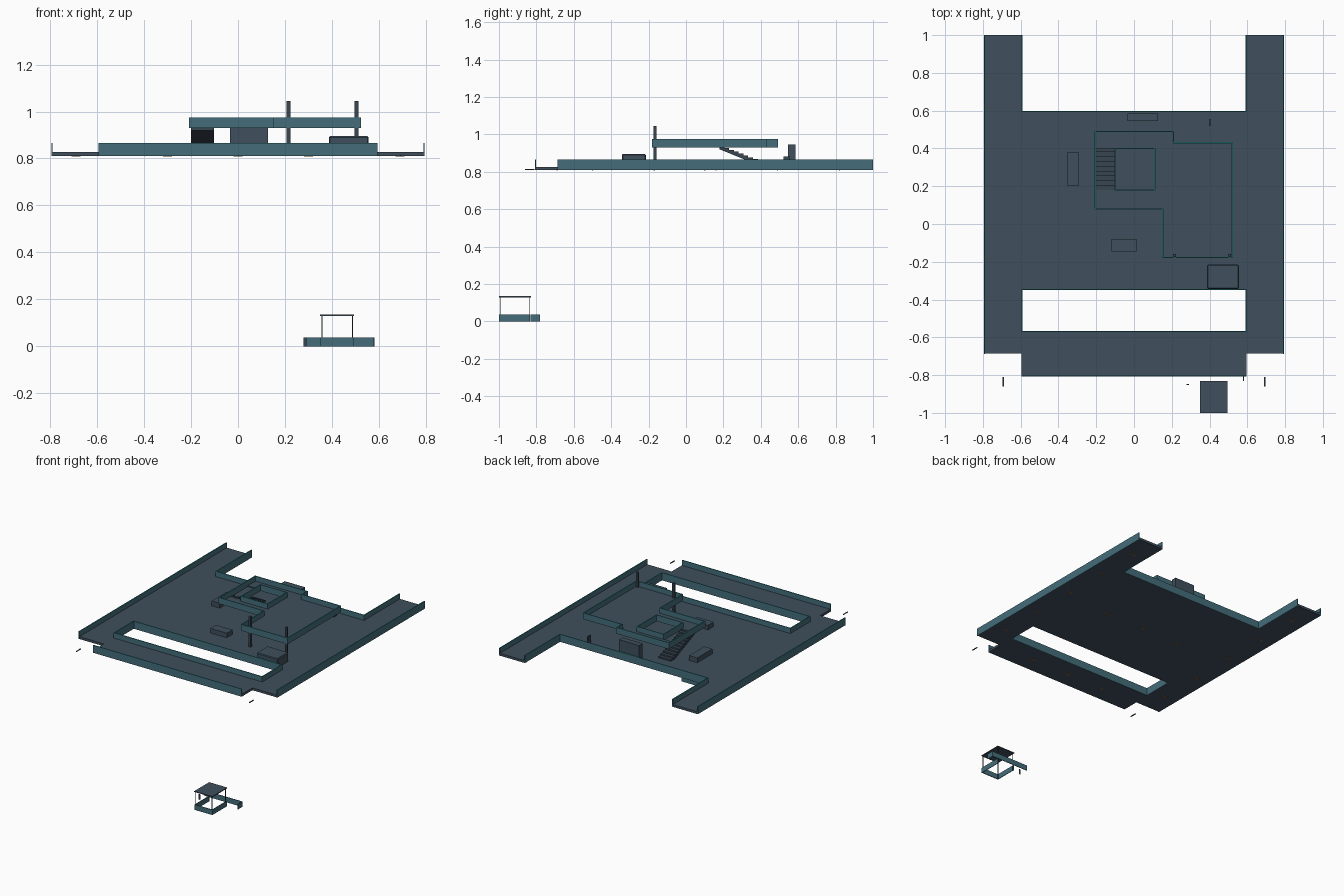
import bpy, bmesh, math

if "Cube" in bpy.data.objects:
    bpy.data.objects.remove(bpy.data.objects["Cube"])


def material(name, rgb):
    m = bpy.data.materials.new(name)
    m.diffuse_color = (*rgb, 1)
    m.use_nodes = True
    m.node_tree.nodes["Principled BSDF"].inputs["Base Color"].default_value = m.diffuse_color
    return m


SLATE = material("slate", (0.05, 0.078, 0.108))
TEAL = material("muted teal", (0.058, 0.155, 0.195))
CYAN = material("bright teal", (0.02, 0.27, 0.29))
ORANGE = material("orange", (0.7, 0.22, 0.03))
DARK = material("dark slate", (0.038, 0.058, 0.08))


def make(name, bm, mat):
    bmesh.ops.recalc_face_normals(bm, faces=bm.faces[:])
    me = bpy.data.meshes.new(name)
    bm.to_mesh(me)
    bm.free()
    me.materials.append(mat)
    ob = bpy.data.objects.new(name, me)
    bpy.context.collection.objects.link(ob)
    return ob


def boxes(name, items, mat):
    """Join several boxes given as x0, x1, y0, y1, z0, z1."""
    bm = bmesh.new()
    for x0, x1, y0, y1, z0, z1 in items:
        vs = bmesh.ops.create_cube(bm, size=1)["verts"]
        for v in vs:
            v.co.x = x1 if v.co.x > 0 else x0
            v.co.y = y1 if v.co.y > 0 else y0
            v.co.z = z1 if v.co.z > 0 else z0
    return make(name, bm, mat)


def walls(name, paths, z0, z1, t=0.006, cap=True):
    """Thin upright panels along axis-aligned paths, with a bright top rail."""
    panels, rails = [], []
    for path in paths:
        for (ax, ay), (bx, by) in zip(path, path[1:]):
            r = (min(ax, bx) - t / 2, max(ax, bx) + t / 2,
                 min(ay, by) - t / 2, max(ay, by) + t / 2)
            panels.append((*r, z0, z1))
            rails.append((*r, z1, z1 + 0.002))
    boxes(name, panels, TEAL)
    if cap:
        boxes(name + "_rail", rails, CYAN)


# Main deck: centre, two long wings and the front walkway
D0, D1 = 0.81, 0.827
boxes("main_deck", [
    (-0.595, 0.595, -0.345, 0.595, D0, D1),
    (-0.79, -0.595, -0.685, 1.0, D0, D1),
    (0.595, 0.79, -0.685, 1.0, D0, D1),
    (-0.595, 0.595, -0.805, -0.57, D0, D1)], SLATE)

# Parapets around the deck and its front opening
E, W = 0.592, 0.792
walls("deck_parapet", [
    [(-W, -0.685), (-W, 0.997)],
    [(W, -0.685), (W, 0.997)],
    [(-E, 0.997), (-E, 0.595), (E, 0.595), (E, 0.997)],
    [(-E, -0.805), (E, -0.805)],
    [(-E, -0.57), (E, -0.57), (E, -0.347), (-E, -0.347), (-E, -0.57)]],
    D0, 0.863)

# Raised level: ring walkway with stair opening, and the wide landing
M0, M1 = 0.93, 0.938
boxes("upper_floor", [
    (-0.205, 0.21, 0.08, 0.18, M0, M1),
    (-0.205, 0.21, 0.40, 0.49, M0, M1),
    (0.11, 0.21, 0.18, 0.40, M0, M1),
    (0.15, 0.52, -0.178, 0.08, M0, M1),
    (0.21, 0.52, 0.08, 0.43, M0, M1)], SLATE)
walls("upper_parapet", [
    [(-0.205, 0.08), (0.152, 0.08), (0.152, -0.178), (0.52, -0.178),
     (0.52, 0.43), (0.21, 0.43), (0.21, 0.49), (-0.205, 0.49), (-0.205, 0.08)],
    [(-0.1, 0.18), (0.11, 0.18), (0.11, 0.40), (-0.1, 0.40), (-0.1, 0.18)]],
    M0, 0.973)

# Stair: saw-tooth profile pushed across its width
N, ya, yb = 11, 0.18, 0.46
prof = []
for i in range(N):
    z = M1 - (M1 - D1) * i / N
    prof += [(ya + (yb - ya) * i / N, z), (ya + (yb - ya) * (i + 1) / N, z)]
prof += [(yb, D1), (yb - 0.05, D1), (ya, M0 - 0.01)]
bm = bmesh.new()
f = bm.faces.new([bm.verts.new((-0.2, y, z)) for y, z in prof])
ext = bmesh.ops.extrude_face_region(bm, geom=[f])["geom"]
bmesh.ops.translate(bm, vec=(0.098, 0, 0),
                    verts=[g for g in ext if isinstance(g, bmesh.types.BMVert)])
make("stair", bm, DARK)

# Two columns under and above the landing
boxes("columns", [(x - 0.008, x + 0.008, -0.175, -0.159, D1, 1.045)
                  for x in (0.215, 0.505)], DARK)

# Furniture blocks on the deck
boxes("left_bench", [(-0.355, -0.29, 0.205, 0.378, D1, 0.862)], SLATE)
boxes("middle_bench", [(-0.12, 0.012, -0.145, -0.08, D1, 0.86)], SLATE)
counter = boxes("front_counter", [(0.387, 0.556, -0.343, -0.215, D1, 0.895)], SLATE)
bev = counter.modifiers.new("bevel", "BEVEL")
bev.width, bev.segments = 0.005, 1
boxes("back_cabinet", [(-0.035, 0.127, 0.545, 0.585, D1, 0.945)], SLATE)
boxes("small_post", [(0.396, 0.404, 0.52, 0.555, D1, 0.882)], DARK)

# Loose marker strips ahead of the wings
boxes("marker_strips", [(s * 0.692 - 0.003, s * 0.692 + 0.003, -0.86, -0.81, D0, D0 + 0.005)
                        for s in (-1, 1)], DARK)

# Small orange lights on the underside
lights = [(s * 0.69, -0.5 + 0.33 * i) for s in (-1, 1) for i in range(5)]
lights += [(x, y) for x in (-0.3, 0.0, 0.3) for y in (-0.69, 0.1)]
boxes("under_lights", [(x - 0.02, x + 0.02, y - 0.003, y + 0.003, D0 - 0.002, D0)
                       for x, y in lights], ORANGE)

# Ground booth: low walls, thin posts and flat roof
walls("booth_wall", [
    [(0.353, -0.835), (0.353, -0.997), (0.492, -0.997), (0.492, -0.835)],
    [(0.283, -0.782), (0.58, -0.782), (0.58, -0.83)]], 0, 0.038, t=0.004, cap=False)
boxes("booth_posts", [(x - 0.002, x + 0.002, y - 0.002, y + 0.002, 0, 0.13)
                      for x in (0.357, 0.487) for y in (-0.993, -0.838)], DARK)
boxes("booth_roof", [(0.35, 0.495, -1.0, -0.83, 0.129, 0.135)], SLATE)
boxes("booth_sign_plate", [(0.279, 0.292, -0.852, -0.848, 0, 0.038)], DARK)
